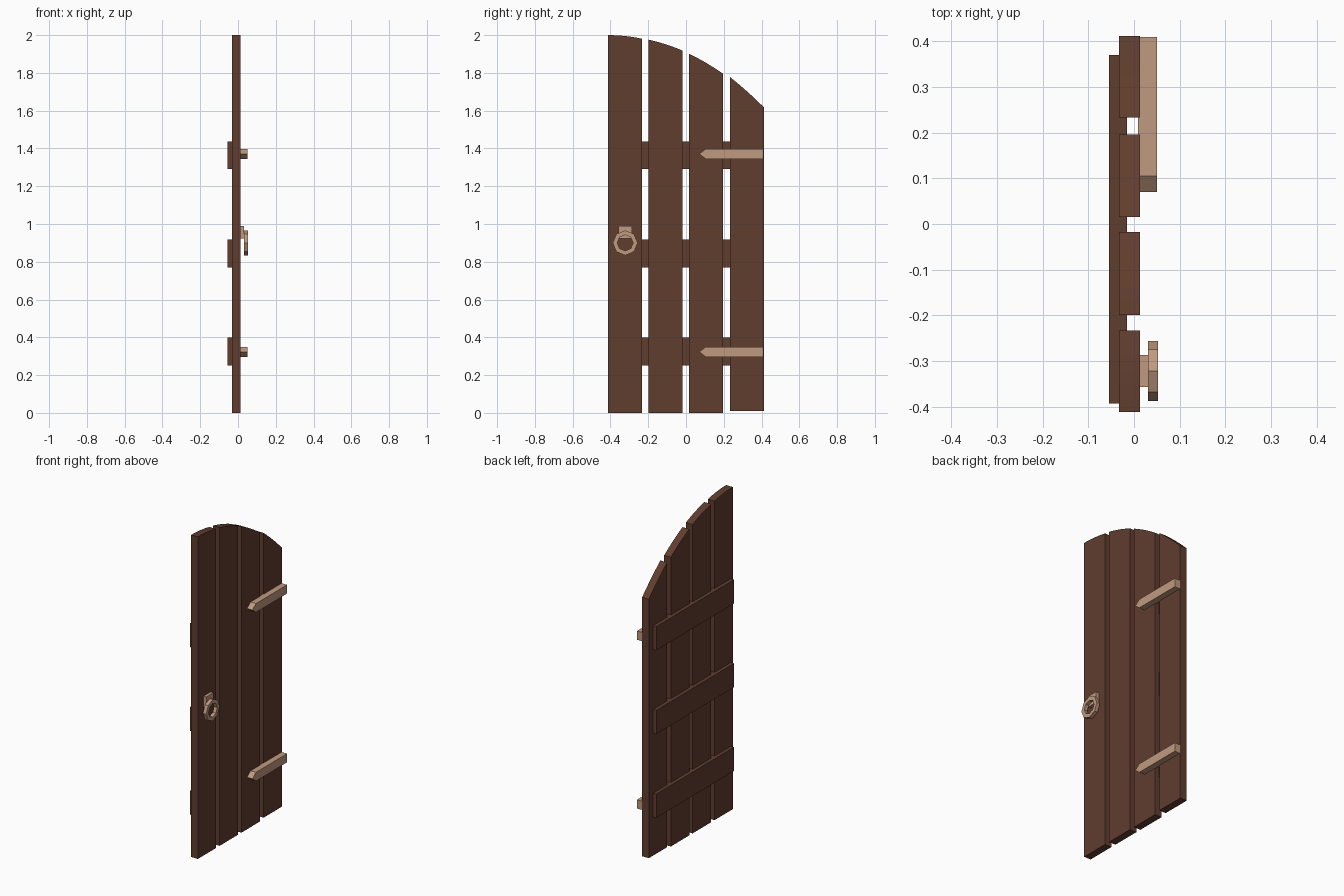
import bpy, bmesh, math

if "Cube" in bpy.data.objects:
    bpy.data.objects.remove(bpy.data.objects["Cube"])


def material(name, rgb):
    m = bpy.data.materials.new(name)
    m.diffuse_color = (*rgb, 1)
    m.use_nodes = True
    m.node_tree.nodes["Principled BSDF"].inputs["Base Color"].default_value = m.diffuse_color
    return m


WOOD = material("dark_brown_wood", (0.118, 0.047, 0.028))
METAL = material("pale_copper", (0.53, 0.32, 0.21))


def finish(bm, name, mat):
    bmesh.ops.recalc_face_normals(bm, faces=bm.faces)
    me = bpy.data.meshes.new(name)
    bm.to_mesh(me)
    bm.free()
    me.materials.append(mat)
    ob = bpy.data.objects.new(name, me)
    bpy.context.collection.objects.link(ob)
    return ob


def slab(name, outline, x0, x1, mat):
    """Extrude a (y, z) outline along x."""
    bm = bmesh.new()
    face = bm.faces.new([bm.verts.new((x0, y, z)) for y, z in outline])
    ext = bmesh.ops.extrude_face_region(bm, geom=[face])
    verts = [v for v in ext["geom"] if isinstance(v, bmesh.types.BMVert)]
    bmesh.ops.translate(bm, verts=verts, vec=(x1 - x0, 0, 0))
    return finish(bm, name, mat)


def rect(y0, y1, z0, z1):
    return [(y0, z0), (y1, z0), (y1, z1), (y0, z1)]


# vertical planks with curved tops: y0, y1, bottom, top at y0, top at y1
planks = [(-0.412, -0.233, 0.0, 2.0, 1.981),
          (-0.199, -0.018, 0.0, 1.976, 1.918),
          (0.015, 0.196, 0.0, 1.902, 1.796),
          (0.233, 0.412, 0.01, 1.778, 1.618)]
for i, (y0, y1, zb, za, zc) in enumerate(planks):
    top = []
    for k in range(7):
        t = k / 6
        bulge = 0.57 * (y1 - y0) ** 2 * t * (1 - t)
        top.append((y1 + (y0 - y1) * t, min(2.0, zc + (za - zc) * t + bulge)))
    slab(f"plank_{i + 1}", [(y0, zb), (y1, zb)] + top, -0.033, 0.013, WOOD)

# cross battens on the back
for i, z in enumerate((0.25, 0.77, 1.29)):
    slab(f"batten_{i + 1}", rect(-0.393, 0.37, z, z + 0.148), -0.055, -0.015, WOOD)

# pointed hinge straps
for i, z in enumerate((0.323, 1.371)):
    h = 0.027
    slab(f"hinge_strap_{i + 1}",
         [(0.07, z), (0.105, z - h), (0.41, z - h), (0.41, z + h), (0.105, z + h)],
         0.009, 0.05, METAL)

# handle plate
slab("handle_plate", rect(-0.357, -0.287, 0.922, 0.99), 0.01, 0.032, METAL)

# octagonal ring handle with a square section
bm = bmesh.new()
rings = []
for i in range(8):
    a = math.tau * i / 8
    rings.append([bm.verts.new((x, -0.322 + r * math.sin(a), 0.9 + r * math.cos(a)))
                  for x, r in ((0.031, 0.042), (0.031, 0.066), (0.053, 0.066), (0.053, 0.042))])
for i in range(8):
    p, q = rings[i], rings[(i + 1) % 8]
    for k in range(4):
        bm.faces.new((p[k], p[(k + 1) % 4], q[(k + 1) % 4], q[k]))
finish(bm, "ring_handle", METAL)
